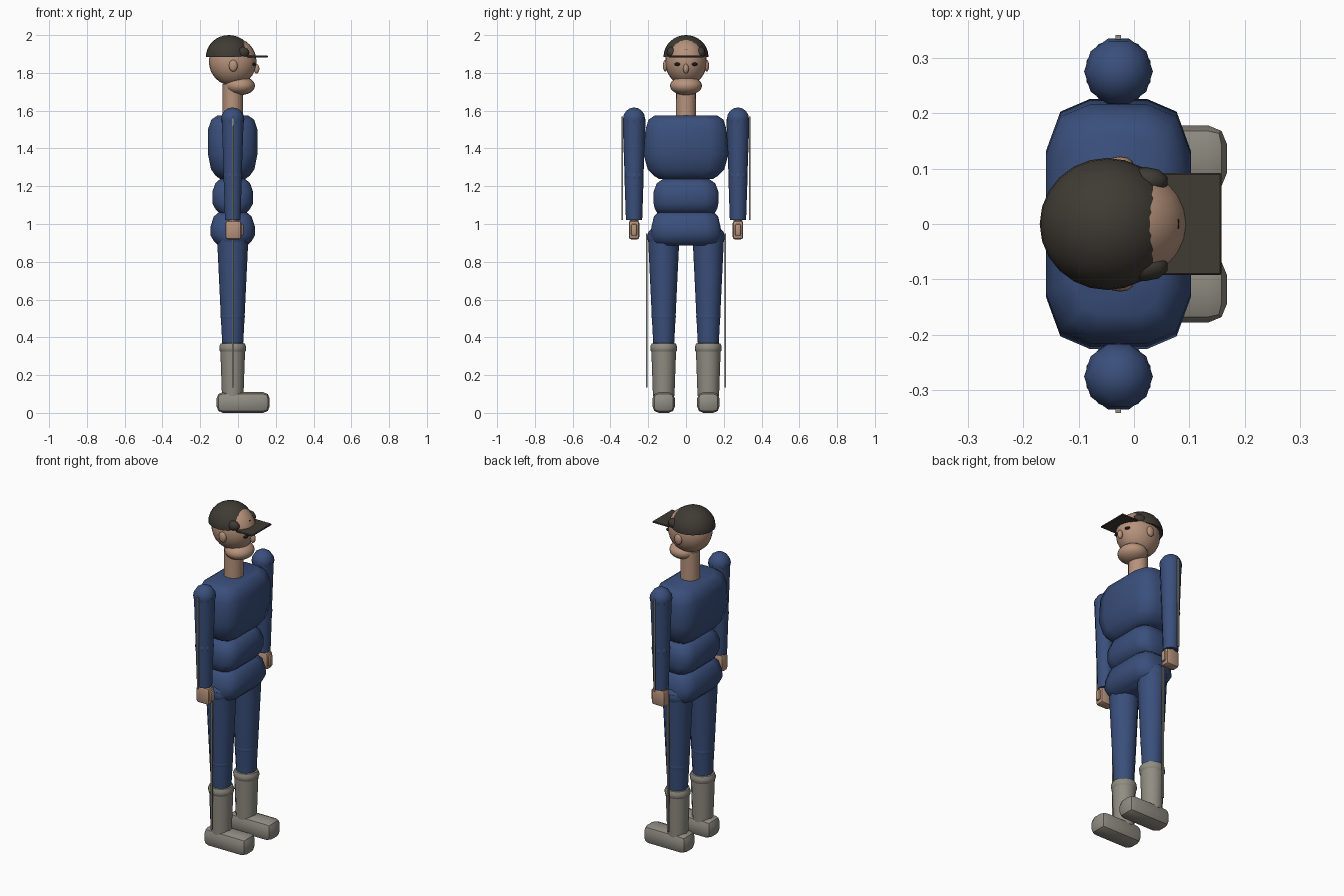
import bpy, bmesh, math
from mathutils import Matrix, Vector

if "Cube" in bpy.data.objects:
    bpy.data.objects.remove(bpy.data.objects["Cube"])

CX = -0.028  # body axis; the figure looks along +x


def material(name, rgb):
    m = bpy.data.materials.new(name)
    m.diffuse_color = (*rgb, 1)
    m.use_nodes = True
    m.node_tree.nodes["Principled BSDF"].inputs["Base Color"].default_value = m.diffuse_color
    return m


BLUE = material("blue cloth", (0.042, 0.078, 0.2))
GREY = material("boot grey", (0.28, 0.265, 0.225))
SKIN = material("skin", (0.47, 0.29, 0.2))
DARK = material("dark brown", (0.05, 0.043, 0.034))
BLACK = material("eye black", (0.012, 0.01, 0.01))


def finish(bm, name, mat, angle=40):
    bmesh.ops.recalc_face_normals(bm, faces=bm.faces)
    me = bpy.data.meshes.new(name)
    bm.to_mesh(me)
    bm.free()
    me.materials.append(mat)
    ob = bpy.data.objects.new(name, me)
    bpy.context.collection.objects.link(ob)
    bpy.ops.object.select_all(action='DESELECT')
    ob.select_set(True)
    bpy.context.view_layer.objects.active = ob
    bpy.ops.object.shade_smooth_by_angle(angle=math.radians(angle))
    return ob


def ellipsoid(name, mat, loc, radii, seg=10, rings=8, turn=0, floor=None):
    bm = bmesh.new()
    bmesh.ops.create_uvsphere(bm, u_segments=seg, v_segments=rings, radius=1)
    bm.transform(Matrix.Translation(loc) @ Matrix.Diagonal((*radii, 1))
                 @ Matrix.Rotation(turn, 4, 'Z'))
    if floor is not None:  # flat cut with a closed underside
        geom = bm.verts[:] + bm.edges[:] + bm.faces[:]
        bmesh.ops.bisect_plane(bm, geom=geom, plane_co=(0, 0, floor),
                               plane_no=(0, 0, -1), clear_outer=True)
        bmesh.ops.holes_fill(bm, edges=[e for e in bm.edges if e.is_boundary])
    return finish(bm, name, mat, 60)


def box(name, mat, lo, hi, bevel=0.0, segments=2):
    lo, hi = Vector(lo), Vector(hi)
    bm = bmesh.new()
    bmesh.ops.create_cube(bm, size=1)
    bm.transform(Matrix.Translation((lo + hi) / 2) @ Matrix.Diagonal((*(hi - lo), 1)))
    if bevel:
        bmesh.ops.bevel(bm, geom=bm.edges[:], offset=bevel, segments=segments,
                        profile=0.5, affect='EDGES')
    return finish(bm, name, mat)


def loft(name, mat, center, section, rings, angle=50):
    """Stack scaled copies of a unit cross-section: rings of (z, half x, half y)."""
    bm = bmesh.new()
    loops = [[bm.verts.new((center[0] + u * hx, center[1] + v * hy, z))
              for u, v in section] for z, hx, hy in rings]
    n = len(section)
    for a, b in zip(loops, loops[1:]):
        for i in range(n):
            bm.faces.new((a[i], a[(i + 1) % n], b[(i + 1) % n], b[i]))
    bm.faces.new(loops[0])
    bm.faces.new(loops[-1])
    return finish(bm, name, mat, angle)


def ngon(n):
    return [(math.sin(2 * math.pi * i / n), math.cos(2 * math.pi * i / n)) for i in range(n)]


def limb(name, mat, y, rings, n=10):
    return loft(name, mat, (CX, y), ngon(n), [(z, r, r) for z, r in rings])


# Rounded-rectangle section for the trunk
corner = [(1, 0.58), (0.8, 0.9), (0.4, 1)]
TRUNK = (corner + [(-u, v) for u, v in reversed(corner)]
         + [(-u, -v) for u, v in corner] + [(u, -v) for u, v in reversed(corner)])

# Trunk
loft("chest", BLUE, (CX, 0), TRUNK,
     [(1.575, .08, .165), (1.553, .113, .198), (1.50, .131, .215),
      (1.37, .131, .225), (1.29, .115, .203), (1.255, .09, .17), (1.237, .065, .14)])
loft("abdomen", BLUE, (CX, 0), TRUNK,
     [(1.24, .065, .12), (1.215, .092, .155), (1.17, .108, .172),
      (1.11, .108, .172), (1.08, .092, .165), (1.055, .068, .15)])
loft("pelvis", BLUE, (CX, 0), TRUNK,
     [(1.065, .07, .145), (1.04, .1, .17), (.985, .118, .183),
      (.94, .118, .188), (.91, .1, .178), (.885, .075, .165)])
limb("neck", SKIN, 0, [(1.56, .054), (1.74, .053)], 16)

# Head
ellipsoid("cranium", SKIN, (CX, 0, 1.86), (.126, .11, .128), 24, 16)
ellipsoid("jaw", SKIN, (.01, 0, 1.732), (.08, .085, .05), 20, 12)
ellipsoid("nose", SKIN, (.098, 0, 1.822), (.016, .015, .026), 10, 8)
ellipsoid("cap_dome", DARK, (-.048, 0, 1.885), (.122, .119, .115), 24, 16, floor=1.883)
box("cap_brim", DARK, (.048, -.092, 1.882), (.158, .092, 1.892), .003, 1)
box("forehead_mark", BLACK, (.074, -.008, 1.918), (.081, .008, 1.925))

for side, s in (("left", 1), ("right", -1)):
    # Face and hair
    ellipsoid(side + "_ear", SKIN, (-.025, s * .109, 1.838), (.024, .013, .031))
    ellipsoid(side + "_eye", BLACK, (.083, s * .044, 1.846), (.012, .017, .009))
    ellipsoid(side + "_temple_hair", DARK, (.02, s * .077, 1.908), (.042, .026, .03))

    # Arm
    y = s * .275
    ellipsoid(side + "_shoulder", BLUE, (CX, y, 1.555), (.062, .062, .062), 10, 8, math.pi / 2)
    limb(side + "_upper_arm", BLUE, y, [(1.555, .061), (1.255, .05)])
    ellipsoid(side + "_elbow", BLUE, (CX, y, 1.255), (.052, .052, .045), 10, 8, math.pi / 2)
    limb(side + "_forearm", BLUE, y, [(1.255, .051), (1.02, .043)])
    limb(side + "_wrist", SKIN, y, [(1.03, .022), (1.0, .024)])
    box(side + "_hand", SKIN, (-.067, y - .028, .918), (.018, y + .028, 1.018), .014)
    box(side + "_thumb", SKIN, (.005, y - .015, .938), (.03, y + .015, 1.0), .008)
    box(side + "_sleeve_stripe", GREY, (CX - .005, s * .337 - .004, 1.02),
        (CX + .005, s * .337 + .004, 1.568))

    # Leg
    y = s * .118
    ellipsoid(side + "_hip", BLUE, (CX, y, .93), (.085, .088, .07), 12, 8, math.pi / 2)
    limb(side + "_thigh", BLUE, y, [(.95, .084), (.51, .063)], 12)
    ellipsoid(side + "_knee", BLUE, (CX, y, .51), (.065, .065, .05), 12, 8, math.pi / 2)
    limb(side + "_shin", BLUE, y, [(.51, .063), (.3, .052)], 12)
    box(side + "_trouser_stripe", GREY, (CX - .005, s * .207 - .004, .135),
        (CX + .005, s * .207 + .004, .95))

    # Boot
    limb(side + "_boot_shaft", GREY, y, [(.345, .066), (.09, .057)], 12)
    limb(side + "_boot_cuff", GREY, y,
         [(.318, .06), (.33, .07), (.35, .071), (.367, .064), (.37, .05)], 12)
    box(side + "_foot", GREY, (-.114, y - .06, 0), (.168, y + .06, .11), .035)
